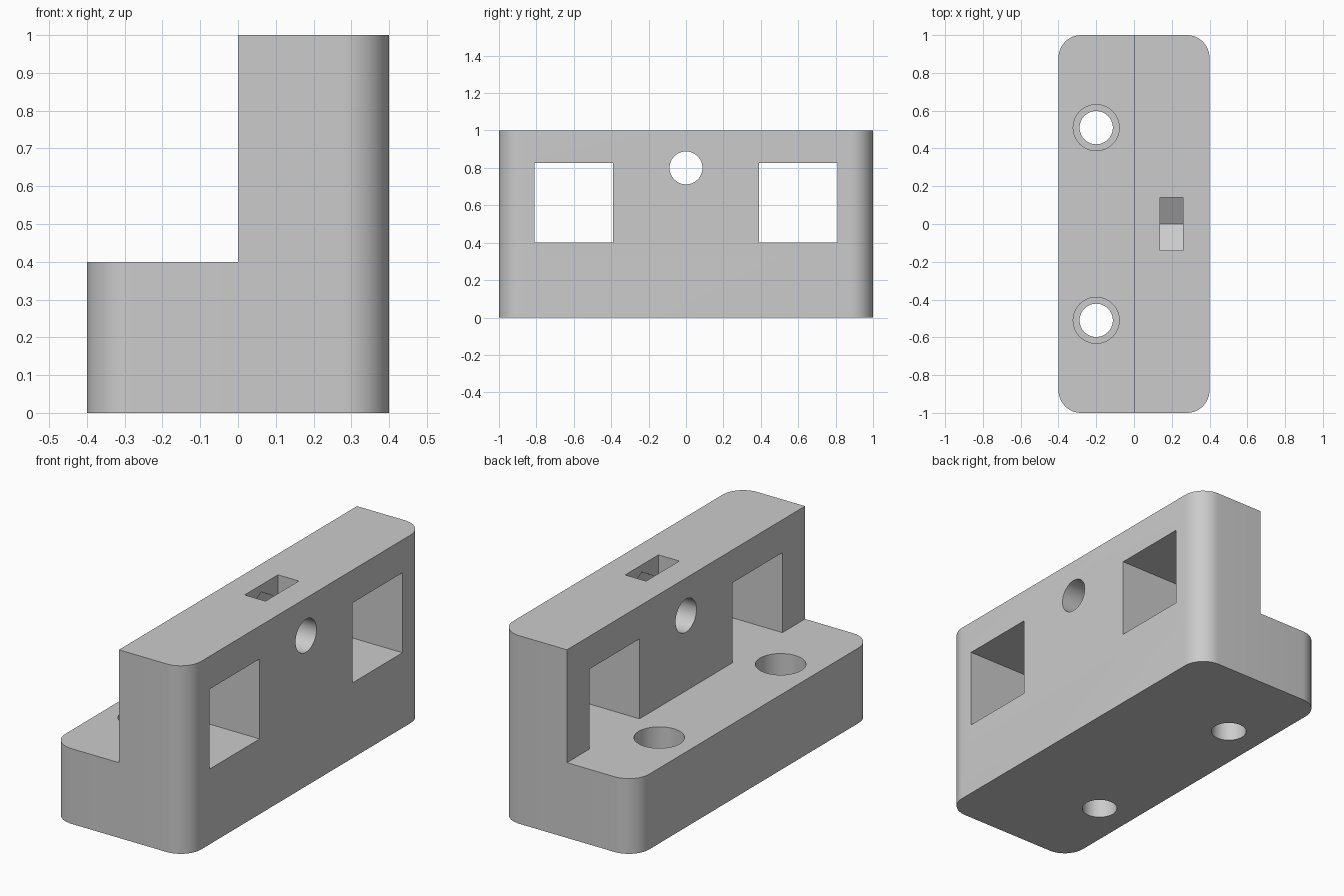
import bpy, bmesh
from math import sin, cos, pi, radians

cube = bpy.data.objects.get("Cube")
if cube:
    bpy.data.objects.remove(cube, do_unlink=True)

grey = bpy.data.materials.new("plain_grey")
grey.use_nodes = True
GREY = (0.6, 0.6, 0.6, 1)
grey.diffuse_color = GREY
grey.node_tree.nodes["Principled BSDF"].inputs["Base Color"].default_value = GREY


def ring(a, b, r, n, start=0.0, sweep=2 * pi):
    """Points along a circle or an arc."""
    return [(a + r * cos(start + sweep * i / n), b + r * sin(start + sweep * i / n))
            for i in range(n)]


def rect(a0, a1, b0, b1):
    return [(a0, b0), (a1, b0), (a1, b1), (a0, b1)]


def prism(name, points, axis, lo, hi):
    """Extrude a 2D outline along x (outline in y, z) or z (outline in x, y)."""
    bm = bmesh.new()
    place = (lambda a, b: (lo, a, b)) if axis == "x" else (lambda a, b: (a, b, lo))
    face = bm.faces.new([bm.verts.new(place(a, b)) for a, b in points])
    top = bmesh.ops.extrude_face_region(bm, geom=[face])["geom"]
    d = hi - lo
    bmesh.ops.translate(bm, vec=(d, 0, 0) if axis == "x" else (0, 0, d),
                        verts=[v for v in top if isinstance(v, bmesh.types.BMVert)])
    bmesh.ops.recalc_face_normals(bm, faces=bm.faces[:])
    mesh = bpy.data.meshes.new(name)
    bm.to_mesh(mesh)
    bm.free()
    mesh.materials.append(grey)
    obj = bpy.data.objects.new(name, mesh)
    bpy.context.collection.objects.link(obj)
    return obj


# Block with rounded upright corners
R, HX, HY, STEPS = 0.12, 0.4, 1.0, 12
outline = []
for k, (sx, sy) in enumerate([(1, 1), (-1, 1), (-1, -1), (1, -1)]):
    outline += ring(sx * (HX - R), sy * (HY - R), R, STEPS, k * pi / 2,
                    pi / 2 * STEPS / STEPS)
    end = (k + 1) * pi / 2
    outline.append((sx * (HX - R) + R * cos(end), sy * (HY - R) + R * sin(end)))
block = prism("mounting_block", outline, "z", 0, 1)


def cut(name, points, axis, lo, hi):
    """Subtract a prism from the block."""
    cutter = prism(name, points, axis, lo, hi)
    cutter.hide_render = True
    mod = block.modifiers.new(name, "BOOLEAN")
    mod.operation = "DIFFERENCE"
    mod.solver = "EXACT"
    mod.object = cutter
    bpy.context.view_layer.objects.active = block
    bpy.ops.object.modifier_apply(modifier=name)
    bpy.data.objects.remove(cutter, do_unlink=True)


# Step that leaves a low shelf beside the tall wall
cut("shelf_step", rect(-0.6, 0, -1.2, 1.2), "z", 0.4, 1.2)

# Paired windows through the wall, and counterbored screw holes in the shelf
for s in (-1, 1):
    y0, y1 = sorted((s * 0.39, s * 0.81))
    cut("window", rect(y0, y1, 0.4, 0.825), "x", -0.1, 0.6)
    cut("screw_hole", ring(-0.2, s * 0.51, 0.088, 48), "z", -0.1, 0.6)
    cut("counterbore", ring(-0.2, s * 0.51, 0.122, 48), "z", 0.2, 0.6)

# Nut trap: slot from the top, hexagonal pocket and cross hole
FLAT = 0.14
cut("nut_slot", rect(-FLAT, FLAT, 0.8, 1.2), "x", 0.137, 0.26)
cut("nut_pocket", ring(0, 0.8, FLAT / cos(pi / 6), 6, pi / 2), "x", 0.125, 0.272)
cut("cross_hole", ring(0, 0.8, 0.088, 48), "x", -0.1, 0.6)

# Smooth the curved walls, keep the edges sharp
bpy.ops.object.select_all(action="DESELECT")
block.select_set(True)
bpy.context.view_layer.objects.active = block
bpy.ops.object.shade_smooth_by_angle(angle=radians(25))
